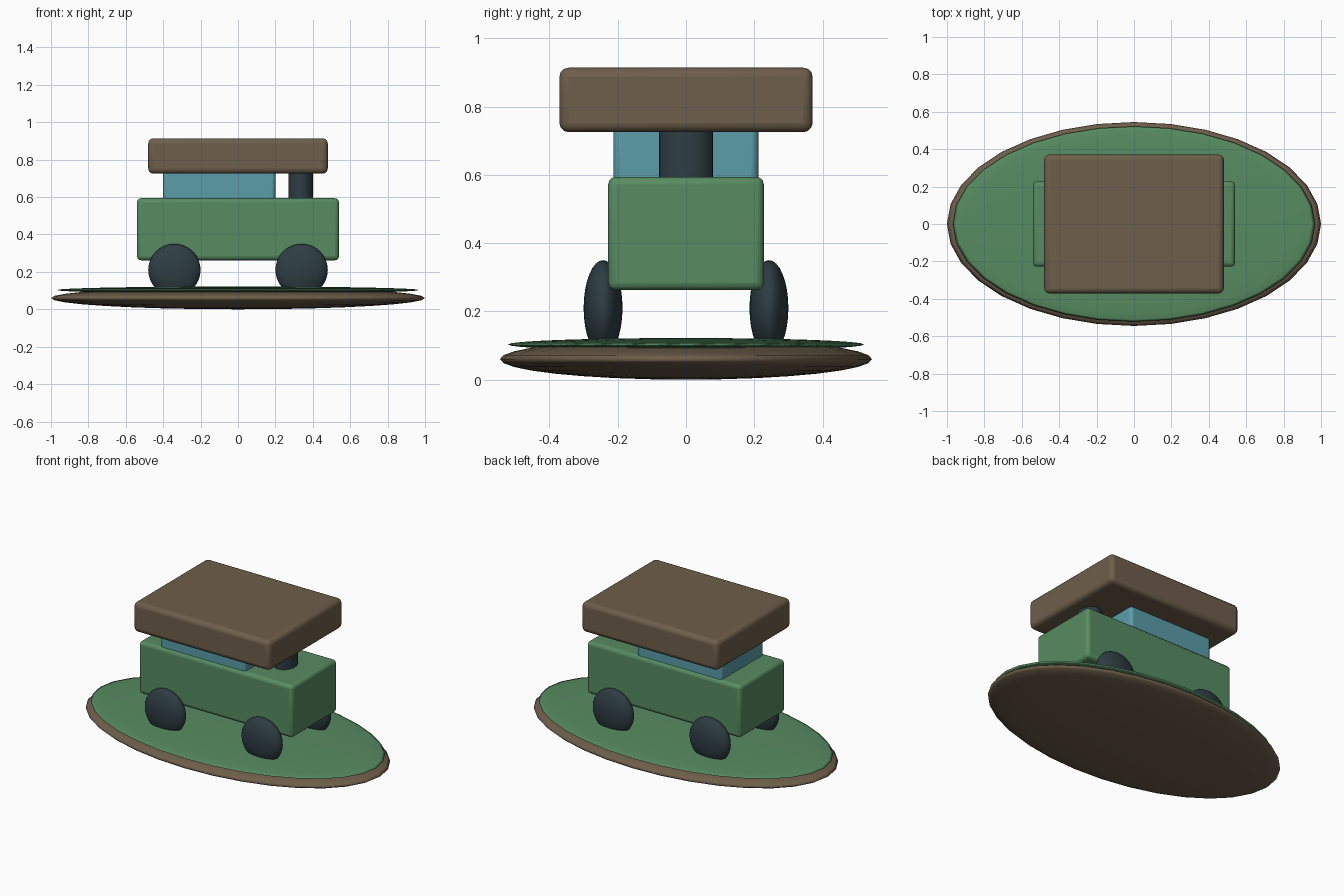
import bpy

if "Cube" in bpy.data.objects:
    bpy.data.objects.remove(bpy.data.objects["Cube"])


def material(name, rgb):
    m = bpy.data.materials.new(name)
    m.diffuse_color = (*rgb, 1)
    m.use_nodes = True
    m.node_tree.nodes["Principled BSDF"].inputs["Base Color"].default_value = m.diffuse_color
    return m


BROWN = material("brown", (0.155, 0.112, 0.07))
GREEN = material("green", (0.095, 0.26, 0.12))
TEAL = material("teal", (0.105, 0.34, 0.40))
DARK = material("dark", (0.027, 0.047, 0.057))


def finish(name, mat, half):
    """Name, scale to half extents, colour and smooth the active object."""
    ob = bpy.context.object
    ob.name = name
    ob.scale = half
    bpy.ops.object.transform_apply(location=False, rotation=False, scale=True)
    ob.data.materials.append(mat)
    return ob


def ellipsoid(name, loc, half, mat):
    bpy.ops.mesh.primitive_uv_sphere_add(segments=32, ring_count=16, radius=1, location=loc)
    finish(name, mat, half)
    bpy.ops.object.shade_smooth()


def box(name, x, y, z, mat, bevel):
    loc = [(a + b) / 2 for a, b in (x, y, z)]
    bpy.ops.mesh.primitive_cube_add(size=2, location=loc)
    ob = finish(name, mat, [(b - a) / 2 for a, b in (x, y, z)])
    mod = ob.modifiers.new("rounded_edges", 'BEVEL')
    mod.width = bevel
    mod.segments = 3
    bpy.ops.object.shade_smooth_by_angle()


# Oval ground slab with a thin grass layer
ellipsoid("ground_slab", (0, 0, 0.06), (1.0, 0.545, 0.06), BROWN)
ellipsoid("grass_layer", (0, 0, 0.103), (0.968, 0.522, 0.019), GREEN)

# Vehicle body, cabin and overhanging roof
box("body", (-0.54, 0.54), (-0.228, 0.228), (0.262, 0.594), GREEN, 0.022)
box("cabin", (-0.40, 0.20), (-0.212, 0.212), (0.54, 0.78), TEAL, 0.02)
box("roof", (-0.48, 0.48), (-0.371, 0.371), (0.725, 0.914), BROWN, 0.027)

# Stack between body and roof
bpy.ops.mesh.primitive_cylinder_add(vertices=32, radius=1, depth=2, location=(0.335, 0, 0.66))
finish("stack", DARK, (0.066, 0.079, 0.11))
bpy.ops.object.shade_smooth_by_angle()

# Four wheels
for sx, end in ((-1, "rear"), (1, "front")):
    for sy, side in ((-1, "near"), (1, "far")):
        ellipsoid(f"{end}_{side}_wheel", (sx * 0.34, sy * 0.243, 0.21), (0.14, 0.057, 0.14), DARK)
